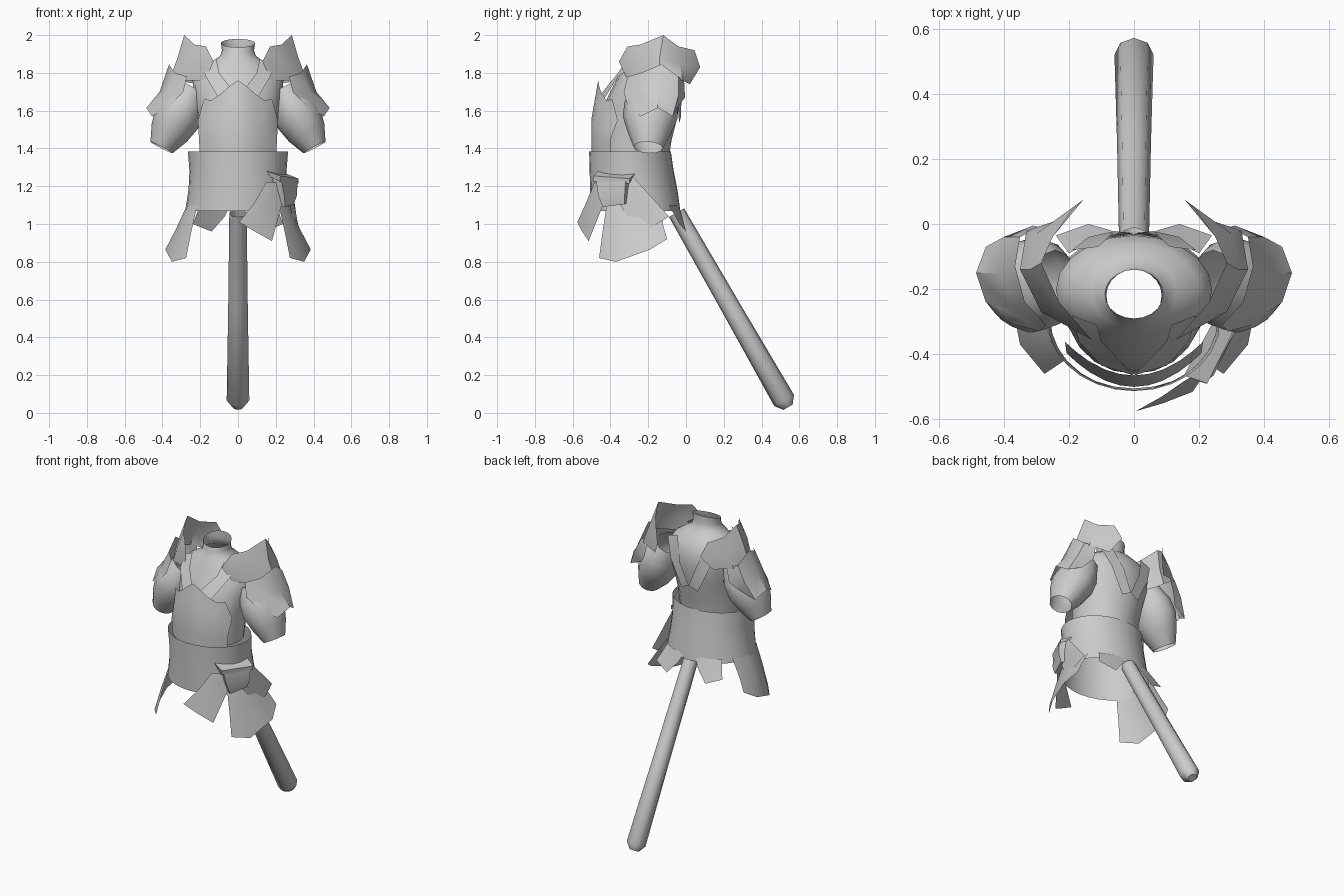
import bpy, bmesh, math
from mathutils import Vector

steel = bpy.data.materials.new("plain grey")
steel.diffuse_color = (0.6, 0.6, 0.6, 1)


def make(name, rows, closed=False, centre=(0, -0.25, 1.4), angle=40, cap=False):
    """Skin rows of points into a surface whose normals face away from centre."""
    bm = bmesh.new()
    grid = [[bm.verts.new(p) for p in r] for r in rows]
    for a, b in zip(grid, grid[1:]):
        n = len(a)
        for i in range(n if closed else n - 1):
            j = (i + 1) % n
            bm.faces.new((a[i], a[j], b[j], b[i]))
    if cap:
        bm.faces.new(grid[-1])
    bm.normal_update()
    c = Vector(centre)
    if sum(f.normal.dot(f.calc_center_median() - c) * f.calc_area() for f in bm.faces) < 0:
        bmesh.ops.reverse_faces(bm, faces=bm.faces)
    me = bpy.data.meshes.new(name)
    bm.to_mesh(me)
    bm.free()
    me.materials.append(steel)
    ob = bpy.data.objects.new(name, me)
    bpy.context.collection.objects.link(ob)
    bpy.ops.object.select_all(action='DESELECT')
    ob.select_set(True)
    bpy.context.view_layer.objects.active = ob
    bpy.ops.object.shade_smooth_by_angle(angle=math.radians(angle))
    return ob


def both(name, rows, **kw):
    """Build a part and its mirror image."""
    c = kw.pop("centre", (0, -0.25, 1.4))
    for side, s in (("right", 1), ("left", -1)):
        make(f"{name}_{side}", [[(s * x, y, z) for x, y, z in r] for r in rows],
             centre=(s * c[0], c[1], c[2]), **kw)


def ring(z, rx, yf, yb, n=20, tilt=0.0):
    """Horizontal oval between a front and a back y; tilt lowers the front."""
    pts = []
    for i in range(n):
        a = 2 * math.pi * i / n
        pts.append((rx * math.sin(a), (yf + yb) / 2 - (yb - yf) / 2 * math.cos(a),
                    z - tilt * (1 + math.cos(a)) / 2))
    return pts


def tube(p0, p1, stations, n):
    """Rings along an axis: (fraction, radius across, radius in depth)."""
    p0, p1 = Vector(p0), Vector(p1)
    d = (p1 - p0).normalized()
    u = d.cross(Vector((0, 1, 0) if abs(d.x) > 0.1 else (1, 0, 0))).normalized()
    v = d.cross(u)
    return [[p0.lerp(p1, t) + u * (ru * math.cos(2 * math.pi * i / n))
             + v * (rv * math.sin(2 * math.pi * i / n)) for i in range(n)]
            for t, ru, rv in stations]


# Torso with open neck
make("torso", [ring(*r) for r in (
    (1.36, .20, -.46, -.09), (1.45, .205, -.46, -.075), (1.57, .215, -.45, -.045),
    (1.67, .235, -.415, -.03), (1.76, .24, -.37, -.035), (1.82, .20, -.34, -.06),
    (1.865, .13, -.32, -.10), (1.89, .095, -.305, -.13))]
    + [ring(1.93, .085, -.30, -.14, 20, .02), ring(1.98, .09, -.29, -.14, 20, .045)],
    closed=True)

# Breastplate with a peaked upper edge
edge = [(0, 1.76), (.045, 1.73), (.09, 1.69), (.14, 1.655), (.18, 1.66), (.212, 1.55)]
edge = [(-x, z) for x, z in edge[:0:-1]] + edge
make("breastplate", [[(x * (1 - .05 * (1 - t)),
                       -.50 + 2.3 * x * x + .035 * max(0, t - .5) * 2,
                       1.36 + t * (z - 1.36)) for x, z in edge]
                     for t in (0, .25, .5, .75, 1)])

# Chest and back straps running over the shoulders in a V
both("shoulder_strap", [
    [(.0, -.465, 1.67), (.10, -.36, 1.80), (.115, -.31, 1.875)],
    [(.10, -.435, 1.66), (.17, -.36, 1.78), (.19, -.28, 1.835)]])
both("back_strap", [
    [(.0, -.028, 1.56), (.06, -.022, 1.70), (.11, -.07, 1.845)],
    [(.06, -.038, 1.53), (.14, -.04, 1.70), (.19, -.08, 1.82)]])

# Wide waist band
make("waist_band", [ring(1.385, .265, -.513, -.08, 28), ring(1.28, .257, -.51, -.065, 28),
                    ring(1.18, .262, -.508, -.045, 28), ring(1.07, .28, -.505, -.03, 28)],
     closed=True)

# Upper arm sleeves
both("sleeve", tube((.24, -.18, 1.72), (.405, -.20, 1.405),
                    ((0, .08, .10), (.25, .115, .14), (.5, .125, .145),
                     (.75, .105, .115), (1, .066, .078)), 12),
     closed=True, centre=(.33, -.19, 1.56))

# Layered shoulder guards, front to back
both("upper_shoulder_guard", [
    [(.17, -.31, 1.94), (.13, -.355, 1.86), (.17, -.31, 1.76)],
    [(.23, -.24, 1.95), (.25, -.28, 1.85), (.285, -.27, 1.76)],
    [(.285, -.12, 2.0), (.32, -.14, 1.88), (.35, -.14, 1.80)],
    [(.25, -.04, 1.94), (.30, -.03, 1.85), (.33, -.02, 1.76)],
    [(.19, .045, 1.92), (.155, .075, 1.83), (.21, .02, 1.74)]], centre=(.1, -.14, 1.8))
both("lower_shoulder_guard", [
    [(.27, -.31, 1.78), (.29, -.33, 1.70), (.36, -.31, 1.63)],
    [(.335, -.24, 1.80), (.38, -.25, 1.70), (.455, -.24, 1.57)],
    [(.365, -.13, 1.845), (.415, -.15, 1.70), (.485, -.15, 1.615)],
    [(.35, -.04, 1.78), (.40, -.04, 1.68), (.455, -.07, 1.57)],
    [(.29, -.01, 1.76), (.31, -.005, 1.67), (.36, -.05, 1.61)]], centre=(.2, -.15, 1.6))

# Skirt flaps below the waist band
both("side_flap", [
    [(.215, -.42, 1.10), (.255, -.36, 1.10), (.27, -.25, 1.10), (.24, -.14, 1.10)],
    [(.245, -.44, .97), (.30, -.37, .96), (.33, -.24, .97), (.31, -.12, .99)],
    [(.275, -.46, .82), (.35, -.37, .80), (.385, -.19, .865), (.35, -.10, .92)]])
both("back_flap", [
    [(.04, -.04, 1.10), (.12, -.05, 1.10), (.20, -.09, 1.10)],
    [(.07, -.02, 1.04), (.14, 0, .96), (.24, -.035, 1.0)]])

# Pair of flaps hanging behind the pouch
make("front_hip_flap", [
    [(.15, -.485, 1.22), (.20, -.455, 1.22), (.26, -.40, 1.20)],
    [(.085, -.53, 1.11), (.145, -.51, 1.08), (.22, -.455, 1.06)],
    [(.005, -.575, 1.01), (.09, -.55, .96), (.18, -.515, .91)]])
make("rear_hip_flap", [
    [(.25, -.41, 1.20), (.275, -.34, 1.22), (.28, -.28, 1.25)],
    [(.31, -.25, .945), (.32, -.17, .99), (.31, -.09, 1.04)]])

# Hip pouch: tapered body and overhanging lid
pouch = (.25, -.38, 1.19)
make("pouch_body", [
    [(.18, -.45, 1.25), (.26, -.29, 1.25), (.315, -.32, 1.225), (.23, -.475, 1.225)],
    [(.20, -.44, 1.17), (.26, -.30, 1.17), (.312, -.325, 1.15), (.245, -.465, 1.15)],
    [(.215, -.425, 1.10), (.26, -.31, 1.11), (.295, -.325, 1.105), (.25, -.44, 1.09)]],
    closed=True, centre=pouch, cap=True)
make("pouch_lid", [
    [(.17, -.45, 1.25), (.26, -.28, 1.25), (.32, -.30, 1.215), (.22, -.49, 1.225)],
    [(.153, -.465, 1.28), (.26, -.27, 1.265), (.32, -.30, 1.24), (.225, -.49, 1.255)]],
    closed=True, centre=pouch, cap=True)

# Slanted pole with a blunt pointed end
make("pole", tube((0, -.05, 1.06), (0, .54, .03),
                  ((0, .046, .046), (.5, .052, .052), (.965, .06, .06), (1.0, .028, .028)), 8),
     closed=True, centre=(0, .24, .545), angle=50, cap=True)
